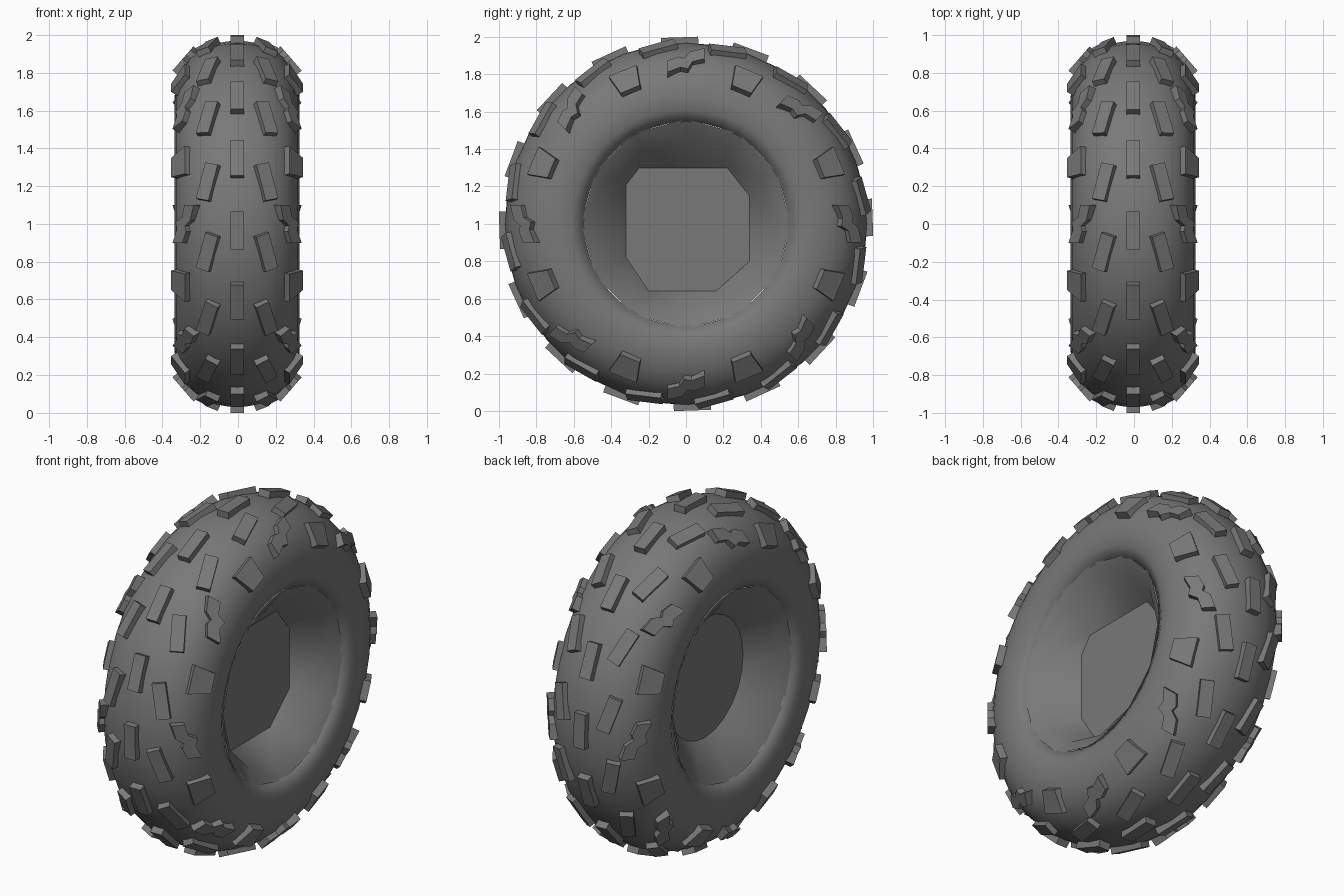
import bpy, bmesh
from math import sin, cos, pi, radians
from mathutils import Vector

cube = bpy.data.objects.get("Cube")
if cube:
    bpy.data.objects.remove(cube)

rubber = bpy.data.materials.new("dark_grey_rubber")
rubber.use_nodes = True
GREY = (0.19, 0.19, 0.19, 1)
rubber.diffuse_color = GREY
bsdf = rubber.node_tree.nodes["Principled BSDF"]
bsdf.inputs["Base Color"].default_value = GREY
bsdf.inputs["Roughness"].default_value = 0.9

SHIFT = -0.005


def finish(name, bm):
    mesh = bpy.data.meshes.new(name)
    bm.to_mesh(mesh)
    bm.free()
    mesh.materials.append(rubber)
    ob = bpy.data.objects.new(name, mesh)
    ob.location = (SHIFT, 0, 1)
    bpy.context.collection.objects.link(ob)
    return ob


def on_wheel(x, r, angle):
    return Vector((x, -r * cos(angle), r * sin(angle)))


def ring(bm, x, r, count):
    return [bm.verts.new(on_wheel(x, r, 2 * pi * i / count)) for i in range(count)]


def loop_edges(bm, verts):
    return [bm.edges.get((a, b)) or bm.edges.new((a, b))
            for a, b in zip(verts, verts[1:] + verts[:1])]


# Tyre body: lathed half profile (x, radius), mirrored to the other side
half = [(0.05, 0.966), (0.11, 0.955), (0.17, 0.933), (0.22, 0.903), (0.265, 0.86),
        (0.30, 0.805), (0.322, 0.74), (0.33, 0.68), (0.324, 0.61), (0.29, 0.545),
        (0.24, 0.55)]
profile = [(-x, r) for x, r in reversed(half)] + [(0, 0.969)] + half
bm = bmesh.new()
rings = [ring(bm, x, r, 36) for x, r in profile]
for a, b in zip(rings, rings[1:]):
    for i in range(36):
        j = (i + 1) % 36
        bm.faces.new((a[i], a[j], b[j], b[i])).smooth = True
bmesh.ops.recalc_face_normals(bm, faces=bm.faces)
# The tread must face outward
crown = max(bm.faces, key=lambda f: f.calc_center_median().z)
if crown.normal.z < 0:
    bmesh.ops.reverse_faces(bm, faces=bm.faces)
finish("tyre_body", bm)


# Dished centre: faceted wall running from the lip down to a flat hub plate
def dish(name, side, outline, depth):
    bm = bmesh.new()
    lip = loop_edges(bm, ring(bm, side * 0.296, 0.56, 12))
    middle = loop_edges(bm, ring(bm, side * 0.24, 0.475, 12))
    plate = [bm.verts.new((side * depth, y, z)) for y, z in outline]
    inner = loop_edges(bm, plate)
    bmesh.ops.bridge_loops(bm, edges=lip + middle)
    bmesh.ops.bridge_loops(bm, edges=middle + inner)
    for f in bm.faces:
        f.smooth = True
    cap = bm.faces.new(plate)
    bmesh.ops.recalc_face_normals(bm, faces=bm.faces)
    if cap.normal.x * side < 0:
        bmesh.ops.reverse_faces(bm, faces=bm.faces)
    for e in inner:
        e.smooth = False
    finish(name, bm)


octagon = [(-0.32, 0.21), (-0.25, 0.30), (0.22, 0.30), (0.34, 0.15),
           (0.34, -0.20), (0.16, -0.36), (-0.20, -0.36), (-0.32, -0.18)]
circle = [(0.35 * cos(2 * pi * i / 24), 0.35 * sin(2 * pi * i / 24)) for i in range(24)]
dish("left_hub_dish", 1, octagon, 0.10)
dish("right_hub_dish", -1, circle, 0.12)


# Tread lugs: an outline (along the tread, across the tread) raised off the tyre
def add_lug(bm, outline, x, r, lean, angle, side, height):
    n = Vector((side * sin(lean), -cos(lean) * cos(angle), cos(lean) * sin(angle)))
    t = Vector((0, sin(angle), cos(angle)))
    s = Vector((-side * cos(lean), -sin(lean) * cos(angle), sin(lean) * sin(angle)))
    base = on_wheel(side * x, r, angle)
    low, top = [[bm.verts.new(base + t * u + s * v + n * h) for u, v in outline]
                for h in (-0.035, height)]
    bm.faces.new(low)
    bm.faces.new(top)
    for i in range(len(low)):
        j = (i + 1) % len(low)
        bm.faces.new((low[i], low[j], top[j], top[i]))


def lug_row(name, outline, x, r, lean, count, start, height, sides=(1, -1)):
    bm = bmesh.new()
    for side in sides:
        for i in range(count):
            angle = radians(start) + 2 * pi * i / count
            add_lug(bm, outline, x, r, radians(lean), angle, side, height)
    bmesh.ops.recalc_face_normals(bm, faces=bm.faces)
    finish(name, bm)


bar = [(-0.1, -0.036), (0.1, -0.036), (0.1, 0.036), (-0.1, 0.036)]
slanted = [(u * 0.95 - 0.27 * v, v + 0.27 * u) for u, v in bar]
zigzag = [(-0.10, -0.085), (-0.03, -0.05), (0.01, -0.06), (0.035, -0.01), (0.10, 0.01),
          (0.10, 0.085), (0.02, 0.06), (-0.01, 0.015), (-0.04, 0.025), (-0.10, -0.005)]
wedge = [(-0.055, -0.065), (0.055, -0.065), (0.08, 0.065), (-0.08, 0.065)]

lug_row("centre_lugs", bar, 0, 0.968, 0, 16, -2, 0.03, sides=(1,))
lug_row("inner_lugs", slanted, 0.15, 0.94, 24, 16, -9, 0.025)
lug_row("zigzag_shoulder_lugs", zigzag, 0.268, 0.86, 49, 8, 0, 0.024)
lug_row("wedge_shoulder_lugs", wedge, 0.293, 0.82, 56, 8, 22.5, 0.024)
